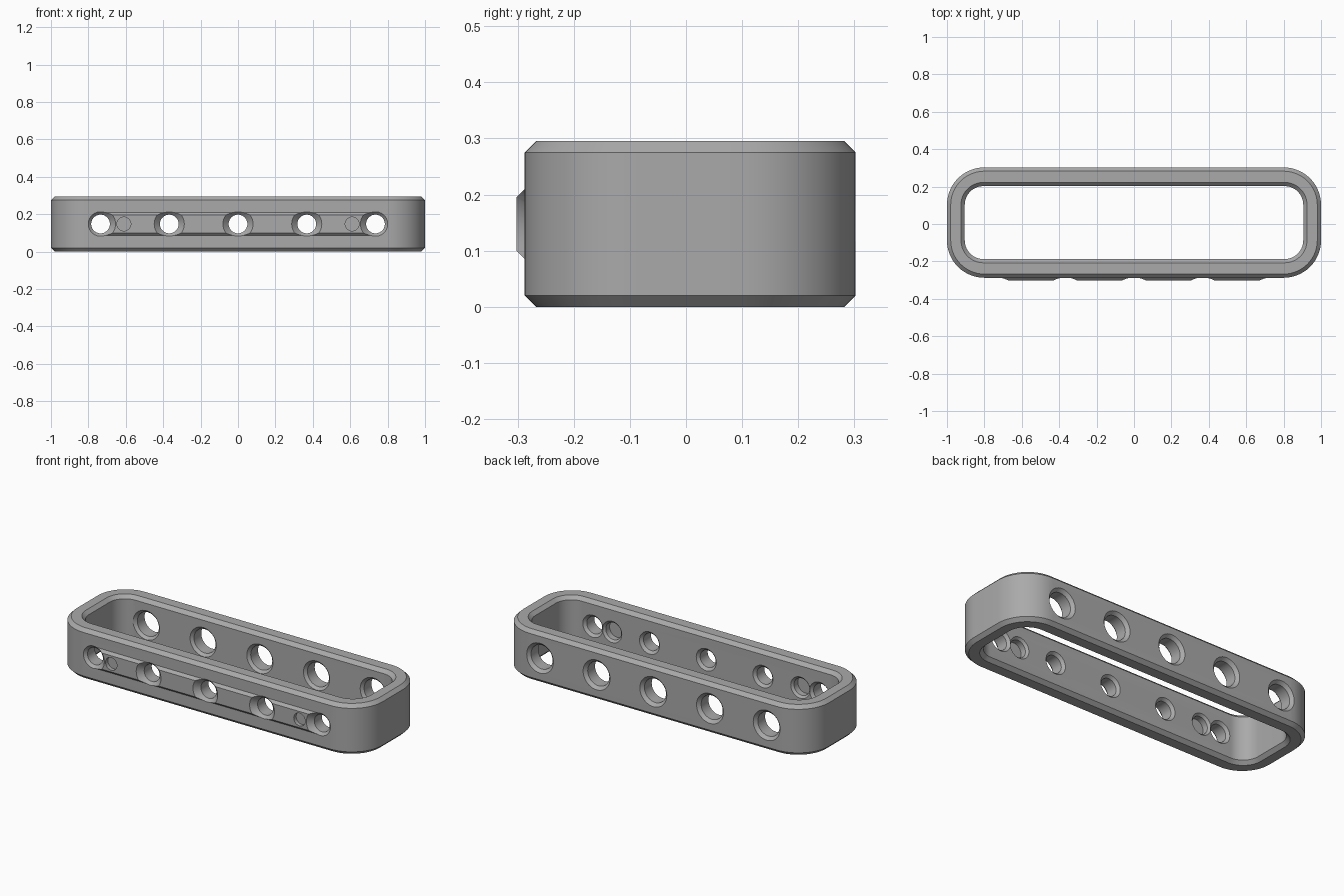
import bpy, bmesh
from math import sin, cos, pi

cube = bpy.data.objects.get("Cube")
if cube:
    bpy.data.objects.remove(cube, do_unlink=True)

HEIGHT, MID_Z, MID_Y = 0.295, 0.1475, 0.0075
CHAMFER = 0.02

grey = bpy.data.materials.new("matte grey")
grey.use_nodes = True
colour = (0.4, 0.4, 0.4, 1)
grey.diffuse_color = colour
grey.node_tree.nodes["Principled BSDF"].inputs["Base Color"].default_value = colour


def make_object(name, bm):
    bmesh.ops.recalc_face_normals(bm, faces=bm.faces)
    mesh = bpy.data.meshes.new(name)
    bm.to_mesh(mesh)
    bm.free()
    mesh.materials.append(grey)
    ob = bpy.data.objects.new(name, mesh)
    bpy.context.collection.objects.link(ob)
    return ob


def bridge(bm, a, b):
    n = len(a)
    for i in range(n):
        bm.faces.new((a[i], a[(i + 1) % n], b[(i + 1) % n], b[i]))


def rounded_loop(bm, hx, hy, r, z, steps=14):
    verts = []
    for q, (sx, sy) in enumerate(((1, 1), (-1, 1), (-1, -1), (1, -1))):
        for k in range(steps + 1):
            a = (q + k / steps) * pi / 2
            verts.append(bm.verts.new((sx * (hx - r) + r * cos(a),
                                       MID_Y + sy * (hy - r) + r * sin(a), z)))
    return verts


def revolve_y(bm, x, profile, n=40):
    """Closed solid around an axis along y; profile holds (y, radius)."""
    rings = [[bm.verts.new((x + r * cos(2 * pi * i / n), y, MID_Z + r * sin(2 * pi * i / n)))
              for i in range(n)] for y, r in profile]
    for a, b in zip(rings, rings[1:]):
        bridge(bm, a, b)
    bm.faces.new(rings[0])
    bm.faces.new(rings[-1])


def apply_boolean(ob, other, operation):
    mod = ob.modifiers.new(operation, "BOOLEAN")
    mod.operation, mod.solver, mod.object = operation, "EXACT", other
    bpy.context.view_layer.objects.active = ob
    bpy.ops.object.modifier_apply(modifier=mod.name)
    bpy.data.objects.remove(other, do_unlink=True)


# Frame: rounded ring, chamfered on all four rims
bm = bmesh.new()
top, c = HEIGHT, CHAMFER
outer, inner = (1.0, 0.295, 0.2), (0.905, 0.195, 0.1)
section = [(outer, 0, c), (outer, 0, top - c), (outer, -c, top), (inner, c, top),
           (inner, 0, top - c), (inner, 0, c), (inner, c, 0), (outer, -c, 0)]
loops = [rounded_loop(bm, s[0] + d, s[1] + d, s[2] + d, z) for s, d, z in section]
for a, b in zip(loops, loops[1:] + loops[:1]):
    bridge(bm, a, b)
frame = make_object("frame", bm)

# Front ridge: bar with a bevelled face
bm = bmesh.new()
ends = [[bm.verts.new((x, y, MID_Z + h)) for y, h in
         ((-0.25, -0.0625), (-0.2875, -0.0625), (-0.3025, -0.0475),
          (-0.3025, 0.0475), (-0.2875, 0.0625), (-0.25, 0.0625))] for x in (-0.735, 0.735)]
bridge(bm, *ends)
for e in ends:
    bm.faces.new(e)
apply_boolean(frame, make_object("front_ridge", bm), "UNION")

# Five holes through both walls, countersunk on every side
bm = bmesh.new()
for i in range(-2, 3):
    revolve_y(bm, i * 0.3675, [(-0.312, 0.09), (-0.272, 0.05), (-0.2025, 0.05), (-0.18, 0.0725),
                               (0.195, 0.0925), (0.2175, 0.07), (0.285, 0.07), (0.3125, 0.0975)])
apply_boolean(frame, make_object("hole_cutter", bm), "DIFFERENCE")

# Blind pockets by the end holes: small in front, wider inside
bm = bmesh.new()
for x in (-0.61, 0.61):
    revolve_y(bm, x, [(-0.32, 0.037), (-0.28, 0.037)])
    revolve_y(bm, x, [(-0.235, 0.05), (-0.2, 0.05), (-0.18, 0.07)])
apply_boolean(frame, make_object("pocket_cutter", bm), "DIFFERENCE")

# Smooth curves, crisp chamfers
bpy.ops.object.select_all(action="DESELECT")
frame.select_set(True)
bpy.context.view_layer.objects.active = frame
bpy.ops.object.shade_smooth_by_angle(angle=pi / 6)
